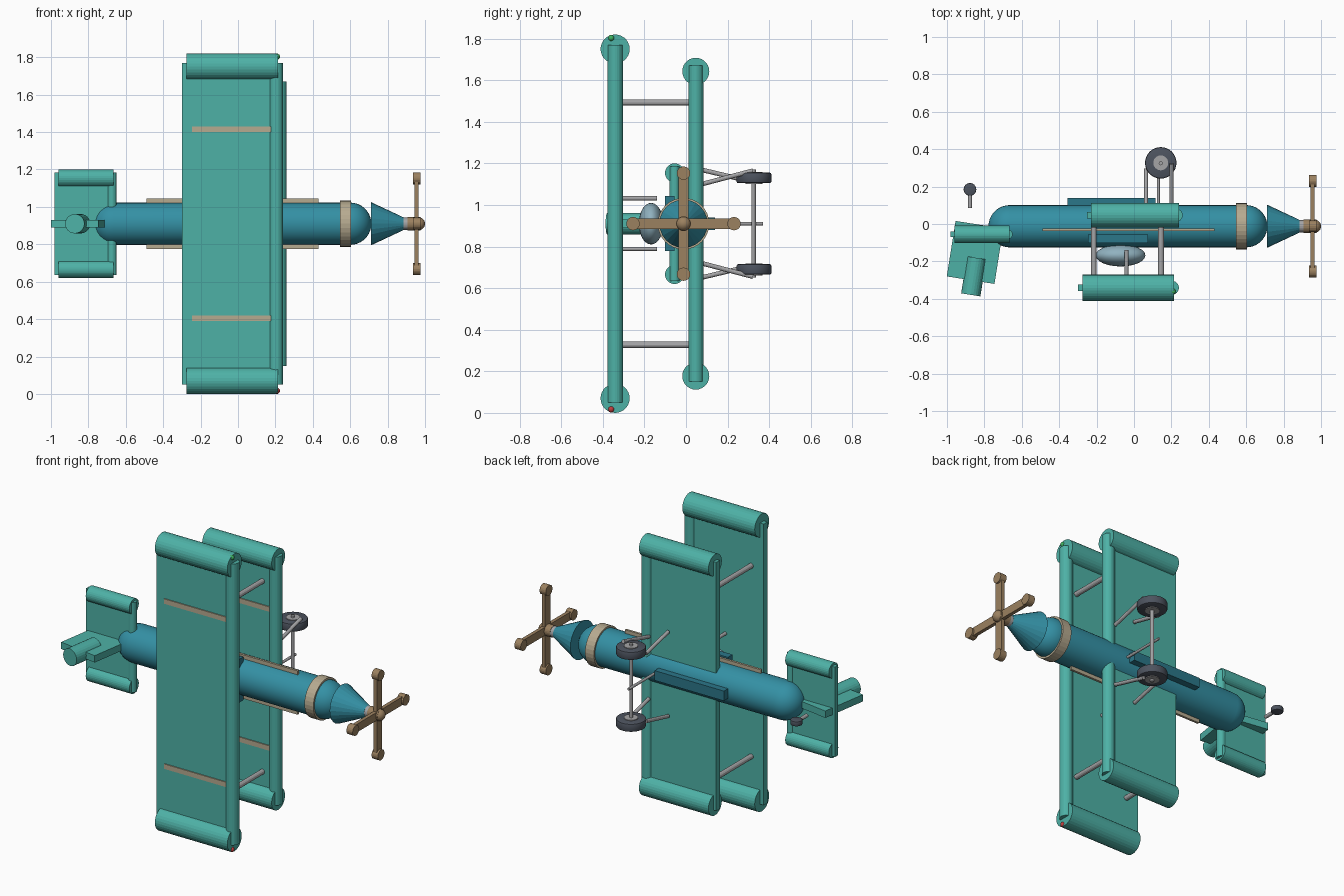
import bpy, bmesh, math
from mathutils import Vector, Matrix

if "Cube" in bpy.data.objects:
    bpy.data.objects.remove(bpy.data.objects["Cube"])

ZC = 0.91      # centre line height (wings span along z, aircraft "up" is -y)
YC = -0.012    # fuselage axis


def mat(name, hexcol):
    lin = [(int(hexcol[i:i + 2], 16) / 255) ** 2.2 for i in (0, 2, 4)]
    m = bpy.data.materials.new(name)
    m.diffuse_color = (*lin, 1)
    m.use_nodes = True
    m.node_tree.nodes["Principled BSDF"].inputs["Base Color"].default_value = m.diffuse_color
    return m


TEAL = mat("wing_teal", "4FB0A5")
BLUE = mat("body_blue", "378FA3")
DARK = mat("panel_blue", "2F7688")
BEIGE = mat("trim_beige", "B5A98F")
BROWN = mat("wood_brown", "9A8060")
METAL = mat("metal_grey", "A3A3A5")
TYRE = mat("tyre_dark", "4E545F")
GLASS = mat("canopy_glass", "8FB0BE")
RED = mat("light_red", "C04040")
GREEN = mat("light_green", "40B060")


def finish(name, bm, material, smooth=False):
    me = bpy.data.meshes.new(name)
    bmesh.ops.recalc_face_normals(bm, faces=bm.faces)
    bm.to_mesh(me)
    bm.free()
    ob = bpy.data.objects.new(name, me)
    bpy.context.collection.objects.link(ob)
    me.materials.append(material)
    if smooth:
        bpy.ops.object.select_all(action='DESELECT')
        ob.select_set(True)
        bpy.context.view_layer.objects.active = ob
        bpy.ops.object.shade_smooth_by_angle(angle=math.radians(35))
    return ob


def box(name, c, size, material, rot_z=0):
    bm = bmesh.new()
    bmesh.ops.create_cube(bm, size=1, matrix=Matrix.Translation(c)
                          @ Matrix.Rotation(rot_z, 4, 'Z') @ Matrix.Diagonal((*size, 1)))
    return finish(name, bm, material)


def rod(name, a, b, r, material, sides=24, r2=None, bevel=0):
    a, b = Vector(a), Vector(b)
    d = b - a
    m = Matrix.Translation((a + b) / 2) @ d.to_track_quat('Z', 'Y').to_matrix().to_4x4()
    bm = bmesh.new()
    bmesh.ops.create_cone(bm, cap_ends=True, segments=sides, radius1=r,
                          radius2=r if r2 is None else r2, depth=d.length, matrix=m)
    if bevel:
        rims = [e for e in bm.edges if any(len(f.verts) > 4 for f in e.link_faces)]
        bmesh.ops.bevel(bm, geom=rims, offset=bevel, segments=2, affect='EDGES', profile=0.5)
    return finish(name, bm, material, bool(bevel))


def ball(name, c, radii, material):
    bm = bmesh.new()
    bmesh.ops.create_uvsphere(bm, u_segments=24, v_segments=14, radius=1,
                              matrix=Matrix.Translation(c) @ Matrix.Diagonal((*radii, 1)))
    return finish(name, bm, material, True)


def lathe_x(name, profile, material, sides=32):
    bm = bmesh.new()
    vs = [bm.verts.new((x, YC + r, ZC)) for x, r in profile]
    es = [bm.edges.new(p) for p in zip(vs, vs[1:])]
    bmesh.ops.spin(bm, geom=vs + es, cent=(0, YC, ZC), axis=(1, 0, 0),
                   angle=math.tau, steps=sides)
    bmesh.ops.remove_doubles(bm, verts=bm.verts, dist=1e-4)
    return finish(name, bm, material, True)


def wing(name, y, x0, x1, half, thick, lead_r, tip_x0, tip_x1, tip_off, tip_r):
    # flat panel, round leading edge, round tip rolls
    box(name + "_panel", ((x0 + x1) / 2, y, ZC), (x1 - x0, thick, 2 * half), TEAL)
    rod(name + "_leading_edge", (x1, y, ZC - half), (x1, y, ZC + half), lead_r, TEAL)
    for s in (-1, 1):
        z = ZC + s * tip_off
        rod(name + "_tip", (tip_x0, y, z), (tip_x1, y, z), tip_r, TEAL, 28)


# wings and tailplane
wing("upper_wing", -0.341, -0.30, 0.203, 0.86, 0.036, 0.037, -0.275, 0.215, 0.84, 0.07)
wing("lower_wing", 0.047, -0.25, 0.224, 0.76, 0.036, 0.036, -0.23, 0.24, 0.733, 0.065)
wing("tailplane", -0.055, -0.98, -0.674, 0.275, 0.03, 0.025, -0.96, -0.665, 0.244, 0.046)

# fuselage capsule
R = 0.113
arc = [math.radians(a) for a in range(0, 91, 10)]
rear = [(-0.665 - R * math.cos(a), R * math.sin(a)) for a in arc]
nose = [(0.60 + R * math.sin(a), R * math.cos(a)) for a in arc]
lathe_x("fuselage", rear + nose, BLUE)

# nose ring, cone, shaft
rod("nose_ring", (0.545, YC, ZC), (0.605, YC, ZC), 0.124, BEIGE, 32)
rod("nose_cone", (0.71, YC, ZC), (0.885, YC, ZC), 0.116, BLUE, 24, 0.034)
rod("propeller_shaft", (0.87, YC, ZC), (0.915, YC, ZC), 0.033, METAL)

# propeller
rod("propeller_hub", (0.905, YC, ZC), (0.975, YC, ZC), 0.035, BROWN)
ball("propeller_cap", (0.965, YC, ZC), (0.035, 0.035, 0.035), BROWN)
box("propeller_blade_long", (0.955, YC, ZC), (0.022, 0.05, 0.49), BROWN)
box("propeller_blade_cross", (0.955, YC, ZC), (0.022, 0.49, 0.05), BROWN)
for dy, dz in ((1, 0), (-1, 0), (0, 1), (0, -1)):
    y, z = YC + dy * 0.243, ZC + dz * 0.243
    rod("propeller_tip", (0.935, y, z), (0.977, y, z), 0.032, BROWN, 20)

# canopy and belly panel
ball("canopy", (-0.072, -0.168, ZC), (0.133, 0.059, 0.1), GLASS)
box("belly_panel", (-0.12, 0.12, ZC), (0.47, 0.04, 0.06), DARK)

# fin, leaning back, with its top roll
tilt = math.radians(-9)
lean = Vector((math.sin(tilt), -math.cos(tilt), 0))
box("tail_fin", (-0.85, -0.152, ZC), (0.258, 0.30, 0.042), TEAL, tilt)
fc = Vector((-0.857, -0.28, ZC))
rod("fin_roll", fc - lean * 0.1, fc + lean * 0.1, 0.052, TEAL)

# tail wheel
rod("tail_strut", (-0.877, 0.085, ZC), (-0.877, 0.185, ZC), 0.011, METAL, 12)
rod("tail_wheel", (-0.877, 0.185, ZC - 0.015), (-0.877, 0.185, ZC + 0.015), 0.034, TYRE, 24, bevel=0.005)

# landing gear centre parts
rod("axle", (0.143, 0.325, ZC - 0.26), (0.143, 0.325, ZC + 0.26), 0.011, METAL, 12)
rod("centre_strut", (0.13, 0.09, ZC), (0.13, 0.37, ZC), 0.008, METAL, 12)

# parts mirrored across the centre line
for s in (-1, 1):
    def z(d):
        return ZC + s * d
    # body trim and cockpit rails
    box("side_stripe", (-0.03, -0.03, z(0.117)), (0.92, 0.014, 0.034), BEIGE)
    box("cockpit_rail", (-0.085, -0.078, z(0.105)), (0.32, 0.045, 0.055), DARK)
    # wing ribs
    box("upper_rib", (-0.03, -0.358, z(0.505)), (0.43, 0.014, 0.03), BEIGE)
    box("lower_rib", (-0.01, 0.030, z(0.425)), (0.42, 0.014, 0.03), BEIGE)
    # struts between the wings
    for x in (-0.215, 0.145):
        rod("wing_strut", (x, -0.335, z(0.583)), (x, 0.04, z(0.583)), 0.0155, METAL, 12)
    rod("cabane_strut", (-0.04, -0.335, z(0.122)), (-0.04, -0.14, z(0.122)), 0.0105, METAL, 12)
    # wheel struts
    rod("gear_strut_rear", (0.065, 0.08, z(0.258)), (0.065, 0.295, z(0.207)), 0.011, METAL, 12)
    rod("gear_strut_front", (0.2, 0.075, z(0.19)), (0.2, 0.322, z(0.255)), 0.011, METAL, 12)
    # wheels
    rod("wheel_tyre", (0.143, 0.327, z(0.195)), (0.143, 0.327, z(0.245)), 0.084, TYRE, 32, bevel=0.008)
    rod("wheel_hub", (0.143, 0.327, z(0.191)), (0.143, 0.327, z(0.249)), 0.04, METAL, 24)
    # wing tip light
    ball("tip_light", (0.21, -0.36, z(0.893)), (0.015, 0.015, 0.015), GREEN if s > 0 else RED)
